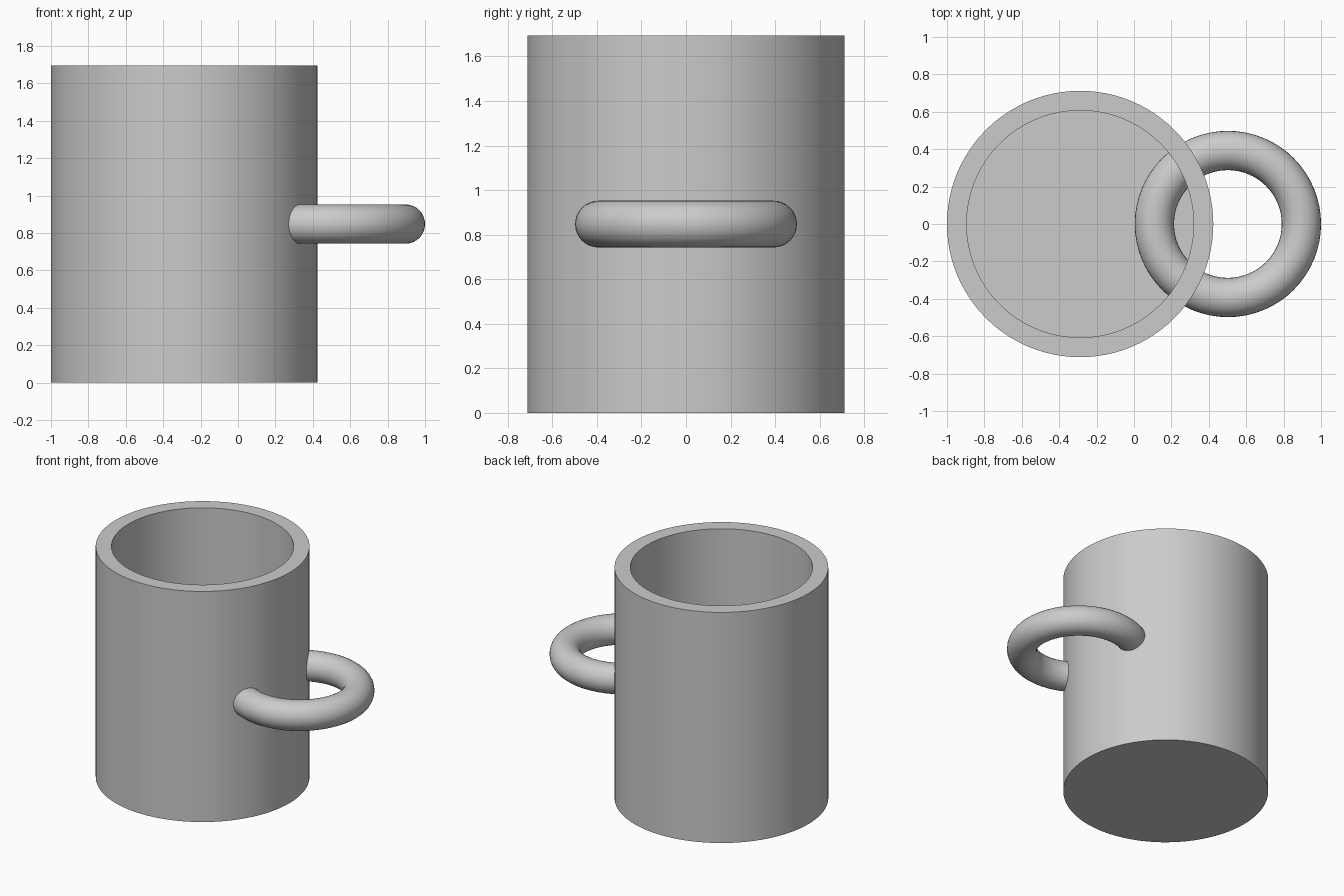
import bpy
import bmesh
import math

if "Cube" in bpy.data.objects:
    bpy.data.objects.remove(bpy.data.objects["Cube"], do_unlink=True)

# Single plain grey
grey = bpy.data.materials.new("light_grey")
grey.use_nodes = True
colour = (0.6, 0.6, 0.6, 1.0)
grey.diffuse_color = colour
grey.node_tree.nodes["Principled BSDF"].inputs["Base Color"].default_value = colour

CUP_X, RADIUS, HEIGHT = -0.288, 0.712, 1.695
WALL = 0.105


def finish(obj, name):
    obj.name = name
    obj.data.name = name
    obj.data.materials.append(grey)
    bpy.ops.object.select_all(action="DESELECT")
    obj.select_set(True)
    bpy.context.view_layer.objects.active = obj
    bpy.ops.object.shade_smooth_by_angle(angle=math.radians(30))


# Cup: a cylinder with its top inset to the rim and pushed down to the floor
bpy.ops.mesh.primitive_cylinder_add(
    vertices=96, radius=RADIUS, depth=HEIGHT, location=(CUP_X, 0, HEIGHT / 2))
cup = bpy.context.object
bm = bmesh.new()
bm.from_mesh(cup.data)
top = max(bm.faces, key=lambda f: f.calc_center_median().z)
bmesh.ops.inset_region(bm, faces=[top], thickness=WALL, use_even_offset=True)
well = bmesh.ops.extrude_discrete_faces(bm, faces=[top])["faces"][0]
bmesh.ops.translate(bm, verts=well.verts, vec=(0, 0, WALL - HEIGHT))
bmesh.ops.recalc_face_normals(bm, faces=bm.faces)
bm.to_mesh(cup.data)
bm.free()
finish(cup, "cup_body")

# Handle: a full horizontal ring passing through the wall
bpy.ops.mesh.primitive_torus_add(
    major_radius=0.393, minor_radius=0.105, major_segments=64, minor_segments=32,
    location=(0.502, 0, HEIGHT / 2))
finish(bpy.context.object, "ring_handle")
